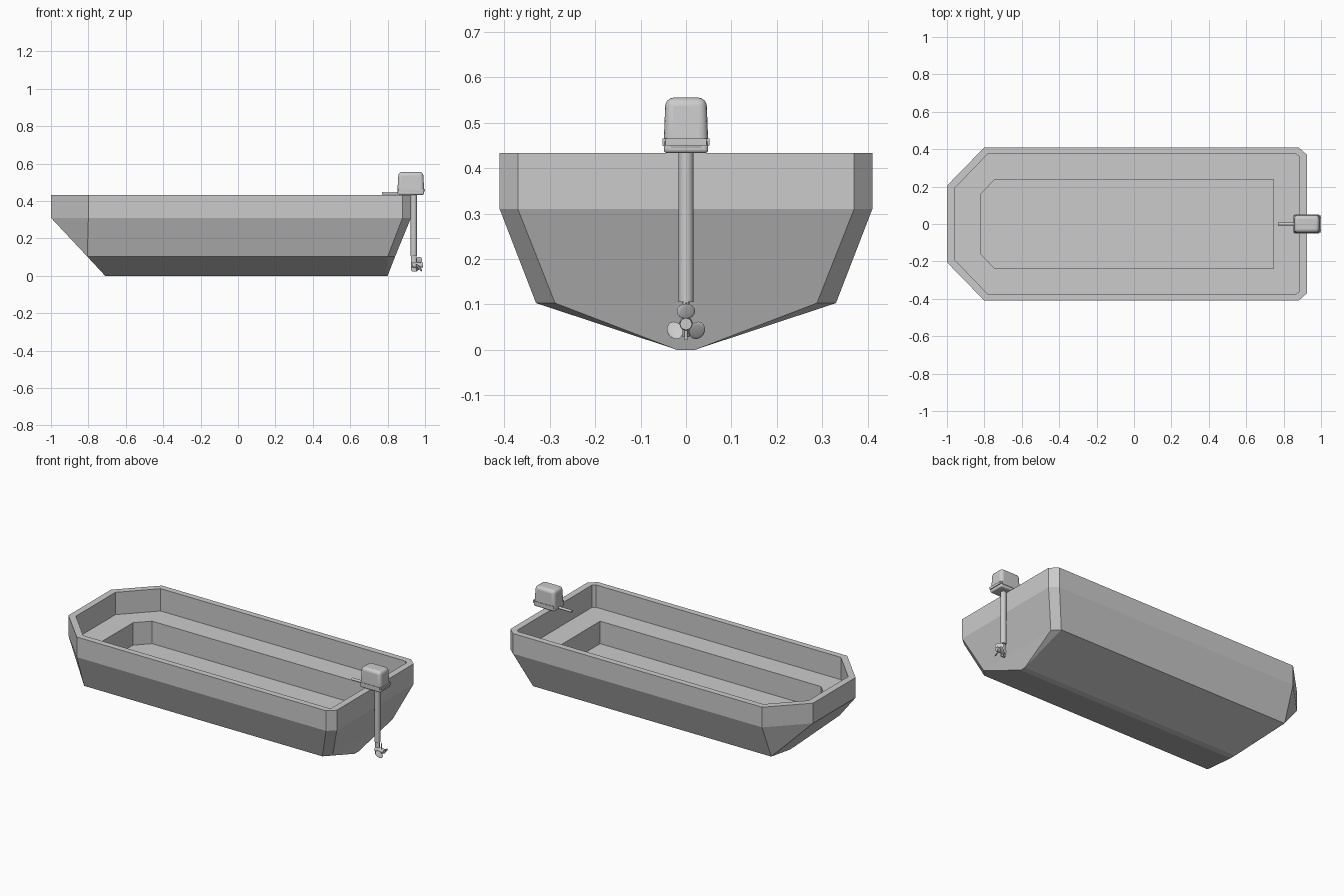
import bpy, bmesh, math
from mathutils import Matrix, Vector

if "Cube" in bpy.data.objects:
    bpy.data.objects.remove(bpy.data.objects["Cube"])


def finish(bm, name, smooth=False, bevel=0, segments=3):
    me = bpy.data.meshes.new(name)
    bmesh.ops.recalc_face_normals(bm, faces=bm.faces)
    bm.to_mesh(me)
    bm.free()
    ob = bpy.data.objects.new(name, me)
    bpy.context.collection.objects.link(ob)
    if bevel:
        m = ob.modifiers.new("bevel", 'BEVEL')
        m.width, m.segments = bevel, segments
    if smooth:
        bpy.ops.object.select_all(action='DESELECT')
        ob.select_set(True)
        bpy.context.view_layer.objects.active = ob
        bpy.ops.object.shade_smooth_by_angle(angle=math.radians(35))
    return ob


def box(name, lo, hi, taper=1.0, **kw):
    lo, hi = Vector(lo), Vector(hi)
    bm = bmesh.new()
    bmesh.ops.create_cube(bm, size=1)
    for v in bm.verts:
        if v.co.z > 0:
            v.co.x *= taper
            v.co.y *= taper
        v.co = (lo + hi) / 2 + Vector(p * s for p, s in zip(v.co, hi - lo))
    return finish(bm, name, **kw)


def rod(name, a, b, r1, r2, squash=1.0, sides=20):
    a, b = Vector(a), Vector(b)
    bm = bmesh.new()
    bmesh.ops.create_cone(bm, cap_ends=True, segments=sides, radius1=r1, radius2=r2, depth=(b - a).length)
    rot = (b - a).to_track_quat('Z', 'Y').to_matrix().to_4x4()
    bm.transform(Matrix.Translation((a + b) / 2) @ rot)
    for v in bm.verts:
        v.co.y *= squash
    return finish(bm, name, smooth=True)


# Hull: half outlines (bow to stern) at each height, from keel up, over the rim, down inside
outer = [(-1, .205), (-.8, .41), (.88, .41), (.925, .37)]
inner = [(-.96, .19), (-.783, .373), (.868, .373), (.885, .36)]
well = [(-.82, .16), (-.745, .237), (.745, .237), (.745, .237)]
rings = [
    (0.0, [(-.71, .02), (-.71, .02), (.80, .02), (.80, .02)]),
    (.005, [(-.715, .034), (-.715, .034), (.80, .034), (.802, .032)]),
    (.103, [(-.806, .33), (-.806, .33), (.80, .33), (.84, .288)]),
    (.31, outer), (.433, outer),
    (.433, inner), (.297, inner),
    (.297, well), (.16, well),
]
bm = bmesh.new()
loops = []
for z, half in rings:
    outline = half + [(x, -y) for x, y in reversed(half)]
    loops.append([bm.verts.new((x, y, z)) for x, y in outline])
for a, b in zip(loops, loops[1:]):
    for i in range(8):
        j = (i + 1) % 8
        bm.faces.new((a[i], a[j], b[j], b[i]))
bm.faces.new(loops[0])
bm.faces.new(loops[-1])
bmesh.ops.remove_doubles(bm, verts=bm.verts, dist=.0005)
finish(bm, "hull")

# Outboard motor: cowl, side clips, rear latch, tiller
box("motor_cowl", (.851, -.050, .433), (.997, .050, .555), taper=.9, smooth=True, bevel=.018, segments=4)
box("motor_base", (.853, -.049, .433), (.995, .049, .463), taper=.99, smooth=True, bevel=.008)
for s in (-1, 1):
    box("cowl_clip", (.858, s * .0485 - .003, .45), (.99, s * .0485 + .003, .465))
box("rear_latch", (.985, -.045, .45), (1.0, .045, .465))
rod("tiller_handle", (.77, 0, .441), (.87, 0, .441), .0075, .0075)

# Drive leg, gearcase and skeg
rod("drive_leg", (.94, 0, .105), (.94, 0, .445), .0165, .0165)
rod("gearcase", (.94, 0, .028), (.94, 0, .106), .015, .015, squash=.5)
box("skeg", (.93, -.003, .022), (.957, .003, .05))
rod("propeller_hub", (.93, 0, .057), (.988, 0, .057), .015, .013)

# Three pitched propeller blades
for k in range(3):
    bm = bmesh.new()
    bmesh.ops.create_uvsphere(bm, u_segments=16, v_segments=8, radius=1)
    bm.transform(Matrix.Translation((.968, 0, .057))
                 @ Matrix.Rotation(k * math.tau / 3, 4, 'X')
                 @ Matrix.Translation((0, 0, .028))
                 @ Matrix.Rotation(math.radians(40), 4, 'Z')
                 @ Matrix.Diagonal((.003, .026, .017, 1)))
    finish(bm, f"propeller_blade_{k + 1}", smooth=True)
